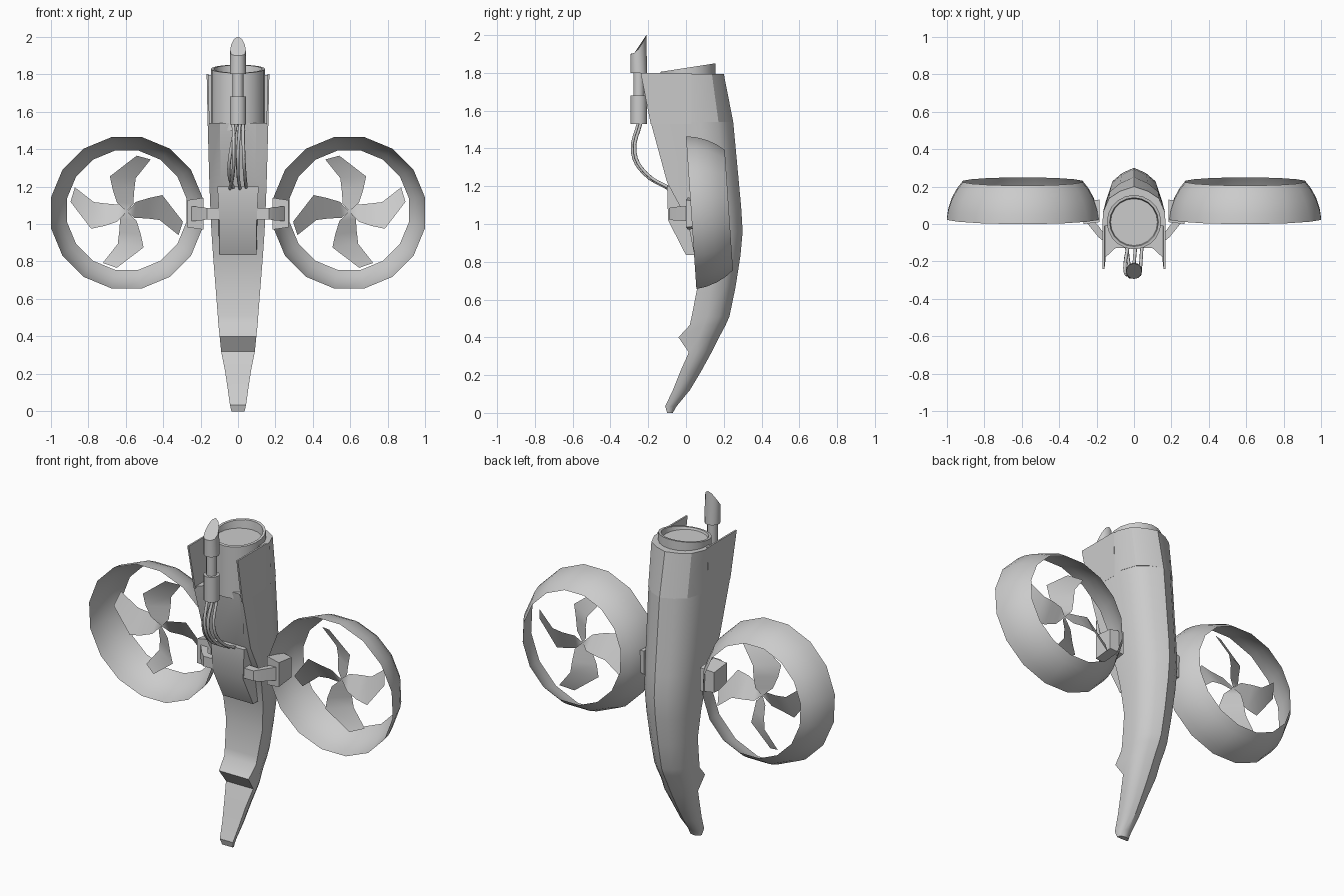
import bpy, math
from mathutils import Matrix, Vector

if "Cube" in bpy.data.objects:
    bpy.data.objects.remove(bpy.data.objects["Cube"])


def make(name, verts, faces, mirror=False):
    me = bpy.data.meshes.new(name)
    me.from_pydata([tuple(v) for v in verts], [], faces)
    ob = bpy.data.objects.new(name, me)
    bpy.context.collection.objects.link(ob)
    bpy.context.view_layer.objects.active = ob
    ob.select_set(True)
    bpy.ops.object.mode_set(mode='EDIT')
    bpy.ops.mesh.select_all(action='SELECT')
    bpy.ops.mesh.normals_make_consistent(inside=False)
    bpy.ops.object.mode_set(mode='OBJECT')
    bpy.ops.object.shade_smooth_by_angle(angle=math.radians(32))
    ob.select_set(False)
    if mirror:
        ob.modifiers.new("Mirror", 'MIRROR').use_mirror_merge = False
    return ob


def loft(name, rings, caps=True, mirror=False):
    """Skin a list of equally long closed rings of points."""
    n = len(rings[0])
    verts = [v for r in rings for v in r]
    faces = [(i * n + j, i * n + (j + 1) % n, (i + 1) * n + (j + 1) % n, (i + 1) * n + j)
             for i in range(len(rings) - 1) for j in range(n)]
    if caps:
        faces += [tuple(range(n)), tuple(range(len(verts) - n, len(verts)))]
    return make(name, verts, faces, mirror)


def circle(r, z, n, cy=0.0, turn=0.0):
    """Circle around the vertical axis; z may be a function of y."""
    pts = []
    for k in range(n):
        a = math.tau * (k + turn) / n
        y = cy + r * math.sin(a)
        pts.append((r * math.cos(a), y, z(y) if callable(z) else z))
    return pts


# Main hull: z, half width, front y, front groove depth, back y
def section(z, w, f, c, b):
    k = min(w, 0.6 * (b - f))
    half = [(w, f), (w, b - 1.1 * k), (.8 * w, b - .5 * k), (.45 * w, b - .2 * k)]
    return ([(.6 * w, f + c, z)] + [(x, y, z) for x, y in half] + [(0, b, z)]
            + [(-x, y, z) for x, y in reversed(half)] + [(-.6 * w, f + c, z)])


hull = [(0, .035, -.1, 0, -.07), (.035, .043, -.11, 0, -.05), (.12, .055, -.07, 0, .02),
        (.22, .07, -.03, 0, .08), (.32, .09, .015, 0, .135), (.40, .098, -.04, 0, .175),
        (.465, .105, .02, 0, .21), (.51, .108, .03, 0, .23), (.665, .12, .06, 0, .262),
        (.83, .133, .045, 0, .288), (.96, .142, .02, 0, .30), (1.09, .148, -.03, .005, .292),
        (1.22, .153, -.10, .02, .28), (1.54, .162, -.187, .06, .25),
        (1.54, .162, -.01, 0, .25), (1.795, .166, -.01, 0, .20)]
loft("hull", [section(*s) for s in hull])

# Thin side plates that carry the hull sides forward at the top
plate = [(-.24, 1.8), (.03, 1.8), (.03, 1.53), (-.187, 1.53)]
loft("side_plate", [[(.162 + (z - 1.53) * .02 - t, y, z) for y, z in plate] for t in (0, .01)],
     mirror=True)

# Round intake with slanted rim and hollow top
rim = lambda y: 1.828 + .155 * (y - .01)
loft("intake_tube", [circle(.145, 1.5, 20, .01), circle(.145, rim, 20, .01),
                     circle(.130, rim, 20, .01), circle(.125, 1.797, 20, .01)])

# Front box
box = [(-.10, 1.20), (-.095, 1.02), (.0, .835), (.06, .835), (.04, 1.20)]
loft("front_box", [[(s * (.11 if z > 1.1 else .1), y, z) for y, z in box] for s in (-1, 1)])

# Shroud rings, bowl-shaped open shells
tilt = Matrix.Translation((.594, .0275, 1.06)) @ Matrix.Rotation(math.radians(3.9), 4, 'X')
bowl = [(.413, 0), (.405, .05), (.385, .11), (.357, .16), (.325, .20)]
rings = []
for r, y in bowl:
    rings.append([tilt @ Vector((r * math.cos(math.tau * (k + .5) / 16), y,
                                 r * math.sin(math.tau * (k + .5) / 16))) for k in range(16)])
loft("fan_shroud", rings, caps=False, mirror=True)

# Four-bladed twisted fans: (left edge, right edge) pairs from root to tip
blade = [((.053, .05), (-.035, .04), .02), ((.075, .12), (-.04, .11), .035),
         ((.09, .19), (-.048, .176), .035), ((-.053, .30), (-.128, .277), .02)]
verts, faces = [(0, .1, 0)], []
for q in range(4):
    base, a = len(verts), -q * math.pi / 2
    for left, right, tw in blade:
        for (x, z), y in ((left, .1 - tw), (right, .1 + tw)):
            verts.append((x * math.cos(a) - z * math.sin(a), y, x * math.sin(a) + z * math.cos(a)))
    faces += [(base + i, base + i + 1, base + i + 3, base + i + 2) for i in (0, 2, 4)]
    faces.append((0, base + 1, base))
make("fan_blades", [tilt @ Vector(v) for v in verts], faces, mirror=True)

# Brackets: strap from box bending back to a wedge block on the shroud
strap = [(.09, -.09, -.04, .03), (.165, -.09, -.045, .03), (.19, -.07, -.01, .035),
         (.255, .01, .06, .04)]
loft("fan_bracket", [[(x, y0, 1.055 - h), (x, y1, 1.055 - h), (x, y1, 1.055 + h),
                      (x, y0, 1.055 + h)] for x, y0, y1, h in strap], mirror=True)
loft("bracket_block", [[(.185, y0, 1.055 - h), (.27, y0 - .01, 1.055 - h * .85),
                        (.27, y0 - .01, 1.055 + h * .85), (.185, y0, 1.055 + h)]
                       for y0, h in ((.01, .085), (.13, .07))], mirror=True)

# Upright probe with a slanted, curved tip
tip = lambda y: 1.90 + .10 * max(0, (y + .295) / .085) ** 2
stack = [(.044, 1.53), (.044, 1.68), (.029, 1.68), (.029, 1.80), (.044, 1.80)]
loft("probe", [circle(r, z, 12, -.25) for r, z in stack] + [circle(.042, tip, 12, -.252)])

# Cables from the probe down to the front box
for i, (x0, x1, x2) in enumerate([(-.025, -.022, -.045), (-.008, -.04, -.02),
                                  (.01, .0, .012), (.028, .03, .045)]):
    cu = bpy.data.curves.new("cable", 'CURVE')
    cu.dimensions, cu.bevel_depth, cu.bevel_resolution = '3D', .009, 1
    cu.resolution_u = 4
    sp = cu.splines.new('BEZIER')
    path = [(x0, -.25, 1.54), (x1, -.283, 1.38), (x1 * 1.2, -.225, 1.27), (x2, -.08, 1.18)]
    sp.bezier_points.add(len(path) - 1)
    for p, co in zip(sp.bezier_points, path):
        p.co = (co[0], co[1] + .012 * (i % 2), co[2])
        p.handle_left_type = p.handle_right_type = 'AUTO'
    bpy.context.collection.objects.link(bpy.data.objects.new("cable_%d" % (i + 1), cu))
